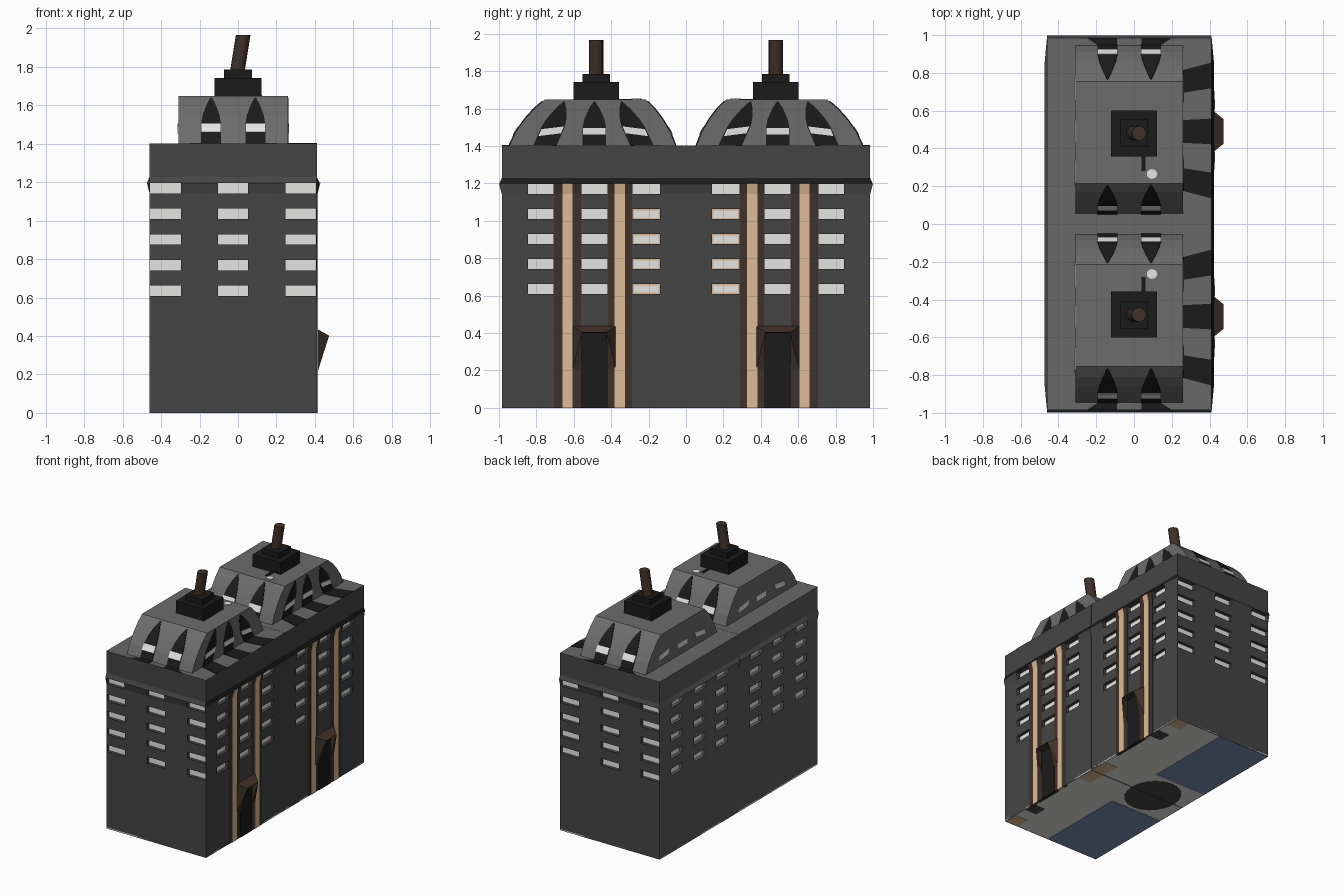
import bpy, bmesh, math
from mathutils import Vector

if "Cube" in bpy.data.objects:
    bpy.data.objects.remove(bpy.data.objects["Cube"])

COL = {"wall_grey": (.06, .06, .06), "back_grey": (.105, .105, .105), "terrace_grey": (.14, .14, .14),
       "roof_grey": (.15, .15, .15), "near_black": (.011, .011, .011), "tan": (.72, .5, .31),
       "brown": (.052, .03, .021), "window_light": (.78, .78, .76), "floor_blue": (.2, .28, .45)}
MAT = {}
for k, c in COL.items():
    MAT[k] = bpy.data.materials.new(k)
    MAT[k].diffuse_color = (*c, 1)

X0, X1, Y0, Y1 = -.46, .41, -.985, -.001     # plan of one of the two mirrored halves


def finish(name, bm, mats):
    """Mesh to object, mirrored across y = 0."""
    bmesh.ops.recalc_face_normals(bm, faces=bm.faces)
    me = bpy.data.meshes.new(name)
    bm.to_mesh(me)
    bm.free()
    for m in mats:
        me.materials.append(MAT[m])
    ob = bpy.data.objects.new(name, me)
    bpy.context.collection.objects.link(ob)
    mod = ob.modifiers.new("mirror", 'MIRROR')
    mod.use_axis = (False, True, False)
    mod.use_mirror_merge = False


def slab(bm, pts, vec):
    """Closed prism from a polygon and an extrusion vector."""
    a = [bm.verts.new(p) for p in pts]
    b = [bm.verts.new(Vector(p) + Vector(vec)) for p in pts]
    bm.faces.new(a)
    bm.faces.new(b[::-1])
    n = len(a)
    for i in range(n):
        bm.faces.new((a[i], b[i], b[(i + 1) % n], a[(i + 1) % n]))


def box(bm, x0, x1, y0, y1, z0, z1):
    slab(bm, [(x0, y0, z0), (x1, y0, z0), (x1, y1, z0), (x0, y1, z0)], (0, 0, z1 - z0))


# ---- walls with recessed windows and a flared cornice ----
ROWS = [(.608 + .1335 * i, .662 + .1335 * i) for i in range(5)]
ZS = [0] + [z for r in ROWS for z in r] + [1.228, 1.40]
FLARE_Z = ROWS[4][1]
FLARE = .014


def wall(bm, pos, ends, cols, frame, mat=0, band=0):
    us = [ends[0]] + [u for c in cols for u in c] + [ends[1]]
    for i in range(len(us) - 1):
        for j in range(len(ZS) - 1):
            q = [(us[i], ZS[j]), (us[i + 1], ZS[j]), (us[i + 1], ZS[j + 1]), (us[i], ZS[j + 1])]
            out = [bm.verts.new(pos(u, z, 0)) for u, z in q]
            if not (i % 2 and j % 2 and j < 11):
                bm.faces.new(out).material_index = band if band and j == 10 else mat
                continue
            # recess sides, frame ring, pane
            deep = [bm.verts.new(pos(u, z, .025)) for u, z in q]
            s = .007
            pane = [bm.verts.new(pos(u + du * s, z + dz * s, .025)) for (u, z), (du, dz)
                    in zip(q, [(1, 1), (-1, 1), (-1, -1), (1, -1)])]
            for k in range(4):
                n = (k + 1) % 4
                bm.faces.new((out[k], out[n], deep[n], deep[k])).material_index = mat
                bm.faces.new((deep[k], deep[n], pane[n], pane[k])).material_index = frame(us[i], j)
            bm.faces.new(pane).material_index = 1


def end_pos(u, z, d):
    return Vector((u, Y0 + d - (FLARE if z == FLARE_Z and not d else 0), z))


def side_pos(x, sgn):
    def pos(u, z, d):
        fl = FLARE if z == FLARE_Z and not d else 0
        if u == Y0 and fl:
            return Vector((x, Y0 - fl, z))       # corner belongs to the end wall
        return Vector((x + sgn * (fl - d), u, z))
    return pos


bm = bmesh.new()
SIDE = [(-.845, -.708), (-.56, -.42), (-.285, -.14)]
wall(bm, end_pos, (X0, X1), [(-.457, -.297), (-.105, .052), (.247, .407)], lambda u, j: 1)
wall(bm, side_pos(X1, 1), (Y0, Y1), SIDE, lambda u, j: 2 if u > -.3 and j < 9 else 1, band=4)
wall(bm, side_pos(X0, -1), (Y0, Y1), SIDE, lambda u, j: 1, mat=3)
wall(bm, lambda u, z, d: Vector((u, Y1, z)), (X0, X1), [], None)
bmesh.ops.remove_doubles(bm, verts=bm.verts, dist=.0005)
finish("walls", bm, ["wall_grey", "window_light", "tan", "back_grey", "near_black"])

# ---- terrace and patterned floor ----
bm = bmesh.new()
box(bm, X0, X1, Y0, Y1, 1.398, 1.402)
finish("terrace", bm, ["terrace_grey"])
bm = bmesh.new()
box(bm, X0, X1, Y0, 0, .002, .01)
finish("floor", bm, ["window_light"])
bm = bmesh.new()
box(bm, X0, 0, Y0, -.25, 0, .003)
finish("floor_blue_panel", bm, ["floor_blue"])
bm = bmesh.new()
slab(bm, [(-.18 - .2 * math.cos(math.pi * i / 10), -.002 - .22 * math.sin(math.pi * i / 10), 0)
          for i in range(11)], (0, 0, .003))
box(bm, .3, .4, -.76, -.66, 0, .003)
finish("floor_dark_patch", bm, ["wall_grey"])
bm = bmesh.new()
box(bm, .29, .4, -.98, -.87, 0, .003)
box(bm, .29, .4, -.15, -.002, 0, .003)
finish("floor_tan_patch", bm, ["tan"])

# ---- pilasters on the entrance side, following the flare at the top ----
bb, bt = bmesh.new(), bmesh.new()


def pilaster(bm, y0, y1, d):
    slab(bm, [(X1 - .02, y0, 0), (X1 + d, y0, 0), (X1 + d, y0, ROWS[4][0]),
              (X1 + d + FLARE, y0, 1.198), (X1 - .02, y0, 1.198)], (0, y1 - y0, 0))


for a, b, c, d in [(-.705, -.66, -.608, -.562), (-.418, -.382, -.325, -.288)]:
    pilaster(bb, a, d, .002)
    pilaster(bt, b, c, .005)
finish("pilaster_backing", bb, ["brown"])
finish("pilaster_strip", bt, ["tan"])

# ---- door and tapered hood ----
YD = -.49
bm = bmesh.new()
box(bm, X1 - .02, X1 + .005, YD - .072, YD + .072, 0, .41)
finish("door", bm, ["near_black"])
bm = bmesh.new()
pts = {}
for s in (-1, 1):
    A, T, B, C, D = [bm.verts.new((x, YD + s * y, z)) for x, y, z in
                     [(X1, .117, .437), (.474, .065, .402), (X1, .117, .2), (X1, .07, .2), (X1, .07, .40)]]
    pts[s] = (A, T, D)
    for f in [(A, T, B), (T, C, B), (T, D, C), (A, B, C, D)]:
        bm.faces.new(f)
(a, t, d), (a2, t2, d2) = pts[-1], pts[1]
for f in [(a, t, t2, a2), (t, d, d2, t2), (a, a2, d2, d)]:
    bm.faces.new(f)
finish("door_hood", bm, ["brown"])

# ---- vaulted roof ----
PROF = [(-.945, 1.40), (-.91, 1.475), (-.86, 1.545), (-.81, 1.60), (-.755, 1.647)]
RX0, RX1 = -.31, .26


def inner_y(y):
    return -.055 - (y + .945) * .84


bm = bmesh.new()
slab(bm, [(RX0, y, z) for y, z in PROF] + [(RX0, inner_y(y), z) for y, z in PROF[::-1]], (RX1 - RX0, 0, 0))
finish("vault_roof", bm, ["roof_grey"])


def lerp(tab, v):
    for (a, p), (b, q) in zip(tab, tab[1:]):
        if v <= b:
            return p + (q - p) * (v - a) / (b - a)
    return tab[-1][1]


ROOF_Y = [(z, y) for y, z in PROF]
HALF_W = [(1.40, .052), (1.50, .052), (1.545, .044), (1.60, .024), (1.638, .003)]

# pointed dark arches, their lights and the dark strips in front of them
ba, bw = bmesh.new(), bmesh.new()


def on_end(cx, lv, inner_end, hw):
    p = []
    for z in lv:
        y = lerp(ROOF_Y, z)
        p.append((hw(z), inner_y(y) if inner_end else y, z))
    (w0, y0, z0), (w1, y1, z1) = p
    return [(cx - w0, y0, z0), (cx + w0, y0, z0), (cx + w1, y1, z1), (cx - w1, y1, z1)]


LV = [1.40, 1.475, 1.50, 1.545, 1.60, 1.638]
for inner_end in (False, True):
    o = 1 if inner_end else -1
    for cx in (-.14, .09):
        for lv in zip(LV, LV[1:]):
            slab(ba, on_end(cx, lv, inner_end, lambda z: lerp(HALF_W, z)), (0, o * .004, .003))
        slab(bw, on_end(cx, (1.457, 1.50), inner_end, lambda z: .052), (0, o * .008, .004))
for cx, wl, wr in ((-.14, .11, .05), (.09, .05, .11)):
    slab(ba, [(cx - .05, -.945, 1.40), (cx + .05, -.945, 1.40),
              (cx + wr, Y0, 1.40), (cx - wl, Y0, 1.40)], (0, 0, .005))
for base, tip in ((-.755, -.652), (-.49, -.49), (-.235, -.345)):
    def cy(z):
        return base + (tip - base) * (z - 1.40) / .238
    left = [(RX1 - .004, cy(z) - w * 1.2, z) for z, w in HALF_W]
    right = [(RX1 - .004, cy(z) + w * 1.2, z) for z, w in HALF_W]
    slab(ba, left + right[::-1], (.006, 0, 0))
    tilt = (tip - base) * .07
    quad = [(cy(z) + w, z + (tilt if w > 0 else -tilt))
            for z, w in ((1.46, -.06), (1.46, .06), (1.497, .06), (1.497, -.06))]
    slab(bw, [(RX1, y, z) for y, z in quad], (.005, 0, 0))
    slab(bw, [(RX0 - .005, y, z) for y, z in quad], (.009, 0, 0))
    fan = (base + .49) * .12
    slab(ba, [(RX1, base - .06, 1.40), (RX1, base + .06, 1.40),
              (X1, base + .068 + fan, 1.40), (X1, base - .068 + fan, 1.40)], (0, 0, .005))
finish("roof_arch", ba, ["near_black"])
finish("roof_light", bw, ["window_light"])

# ---- stepped plinth and leaning chimney ----
YC = -.48
bm = bmesh.new()
box(bm, -.122, .122, YC - .122, YC + .122, 1.64, 1.742)
box(bm, -.072, .074, YC - .073, YC + .073, 1.742, 1.785)
box(bm, .04, .062, -.37, -.28, 1.645, 1.652)
finish("chimney_plinth", bm, ["near_black"])
bm = bmesh.new()
p, q = Vector((-.006, YC, 1.76)), Vector((.027, YC, 1.966))
ring = [Vector((.038 * math.cos(math.tau * i / 16), .038 * math.sin(math.tau * i / 16), 0)) for i in range(16)]
slab(bm, [p + r for r in ring], q - p)
finish("chimney", bm, ["brown"])

# ---- small roof vent ----
bm = bmesh.new()
slab(bm, [(.095 + .03 * math.cos(math.tau * i / 7), -.265 + .027 * math.sin(math.tau * i / 7), 1.64)
          for i in range(7)], (0, 0, .014))
finish("roof_vent", bm, ["window_light"])

for m in bpy.data.materials:
    if m.users and not m.is_grease_pencil:
        m.use_nodes = True
        m.node_tree.nodes["Principled BSDF"].inputs["Base Color"].default_value = m.diffuse_color
